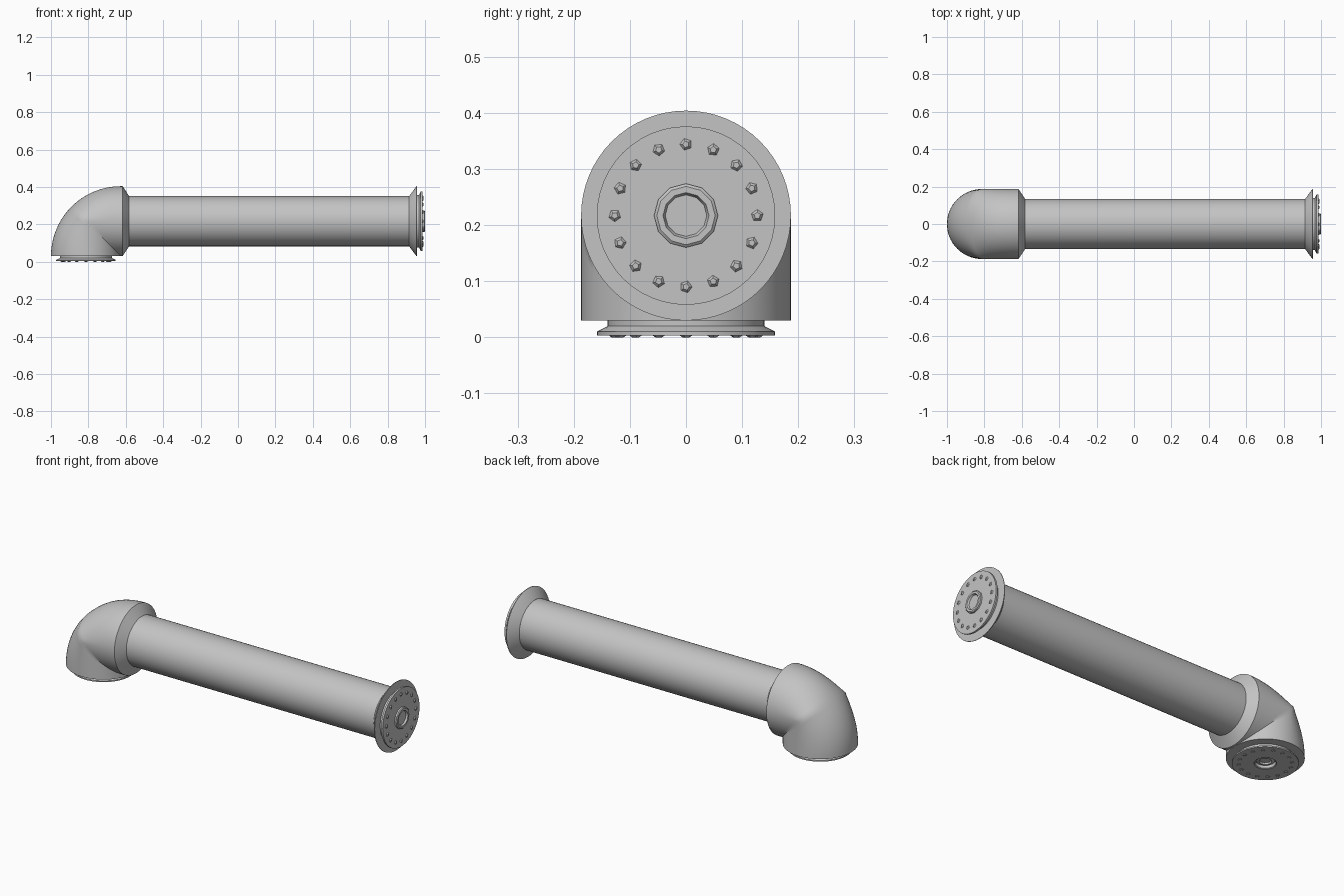
import bpy, bmesh, math
from mathutils import Matrix, Vector

if "Cube" in bpy.data.objects:
    bpy.data.objects.remove(bpy.data.objects["Cube"])

R = 0.187                    # elbow radius
AX_X, AX_Z = -0.813, 0.217   # axes of the lower mouth and of the long tube

grey = bpy.data.materials.new("pipe grey")
grey.diffuse_color = (0.55, 0.55, 0.55, 1)
grey.use_nodes = True
grey.node_tree.nodes["Principled BSDF"].inputs["Base Color"].default_value = grey.diffuse_color


def finish(name, bm, angle=30):
    bmesh.ops.recalc_face_normals(bm, faces=bm.faces)
    me = bpy.data.meshes.new(name)
    bm.to_mesh(me)
    bm.free()
    ob = bpy.data.objects.new(name, me)
    bpy.context.collection.objects.link(ob)
    me.materials.append(grey)
    bpy.ops.object.select_all(action='DESELECT')
    ob.select_set(True)
    bpy.context.view_layer.objects.active = ob
    bpy.ops.object.shade_smooth_by_angle(angle=math.radians(angle))
    return ob


def bridge(bm, rings):
    for a, b in zip(rings, rings[1:]):
        n = len(a)
        for i in range(n):
            bm.faces.new((a[i], a[(i + 1) % n], b[(i + 1) % n], b[i]))
    bm.faces.new(rings[0])
    bm.faces.new(rings[-1])


def lathe(name, profile, frame, sides=48, angle=30):
    """Turn (radius, height) points about the local z axis of a frame."""
    bm = bmesh.new()
    rings = []
    for r, h in profile:
        rings.append([bm.verts.new(frame @ Vector((r * math.cos(t), r * math.sin(t), h)))
                      for t in (math.tau * i / sides for i in range(sides))])
    bridge(bm, rings)
    return finish(name, bm, angle)


def bolts(name, frame, h0, h1, count=16):
    """Ring of five-sided pointed bolt heads."""
    bm = bmesh.new()
    for i in range(count):
        place = Matrix.Rotation(math.tau * i / count, 4, 'Z') @ Matrix.Translation((0.127, 0, (h0 + h1) / 2))
        bmesh.ops.create_cone(bm, cap_ends=True, segments=5, radius1=0.012, radius2=0.006,
                              depth=h1 - h0, matrix=frame @ place)
    return finish(name, bm, 10)


# frames: local z runs along +x for the tube, and down for the mouth
along = Matrix.Translation((0, 0, AX_Z)) @ Matrix.Rotation(math.pi / 2, 4, 'Y')
down = Matrix.Translation((AX_X, 0, 0.03)) @ Matrix.Rotation(math.pi, 4, 'X')

# elbow: rounded outer back, mitred inner corner
bm = bmesh.new()
rings, steps, sides = [], 24, 64
corner = Vector((AX_X + R, 0, AX_Z - R))
for s in range(steps + 1):
    t = math.pi / 2 * s / steps
    out = Vector((-math.cos(t), 0, math.sin(t)))
    mid = R / max(math.cos(t), math.sin(t))
    ring = []
    for i in range(sides):
        a = math.tau * i / sides
        c = math.cos(a)
        reach = (2 * R - mid) if c > 0 else mid - 0.0005
        ring.append(bm.verts.new(corner + out * (mid + reach * c) + Vector((0, R * math.sin(a), 0))))
    rings.append(ring)
bridge(bm, rings)
finish("elbow", bm, 35)

# collar tapering from elbow to tube
lathe("elbow_collar", [(R, AX_X + R), (R, -0.617), (0.134, -0.582)], along, 64)

# long tube with flared end
lathe("long_tube", [(0.134, -0.6), (0.134, 0.93)], along)
lathe("end_flare", [(0.134, 0.915), (0.184, 0.952), (R, 0.955), (R, 0.958), (0.14, 0.958)], along, 64)

# end flange, with bolts and a raised hub ring
flange = [(0.14, 0), (0.14, 0.01), (0.159, 0.02), (0.159, 0.03)]
lathe("end_flange", [(r, h + 0.957) for r, h in flange], along)
bolts("end_bolts", along, 0.986, 0.992)
lathe("end_hub", [(0.057, 0.986), (0.057, 0.996), (0.052, 1.0), (0.041, 1.0), (0.037, 0.99)], along, 12)

# lower flange, with bolts and an open bore
lathe("lower_flange", flange[:3] + [(0.159, 0.027), (0.054, 0.027), (0.05, 0.024), (0.05, 0.006)], down)
bolts("lower_bolts", down, 0.026, 0.03)
lathe("lower_bore_ring", [(0.046, 0.005), (0.046, 0.012), (0.038, 0.016), (0.03, 0.016), (0.027, 0.008)], down, 12)
